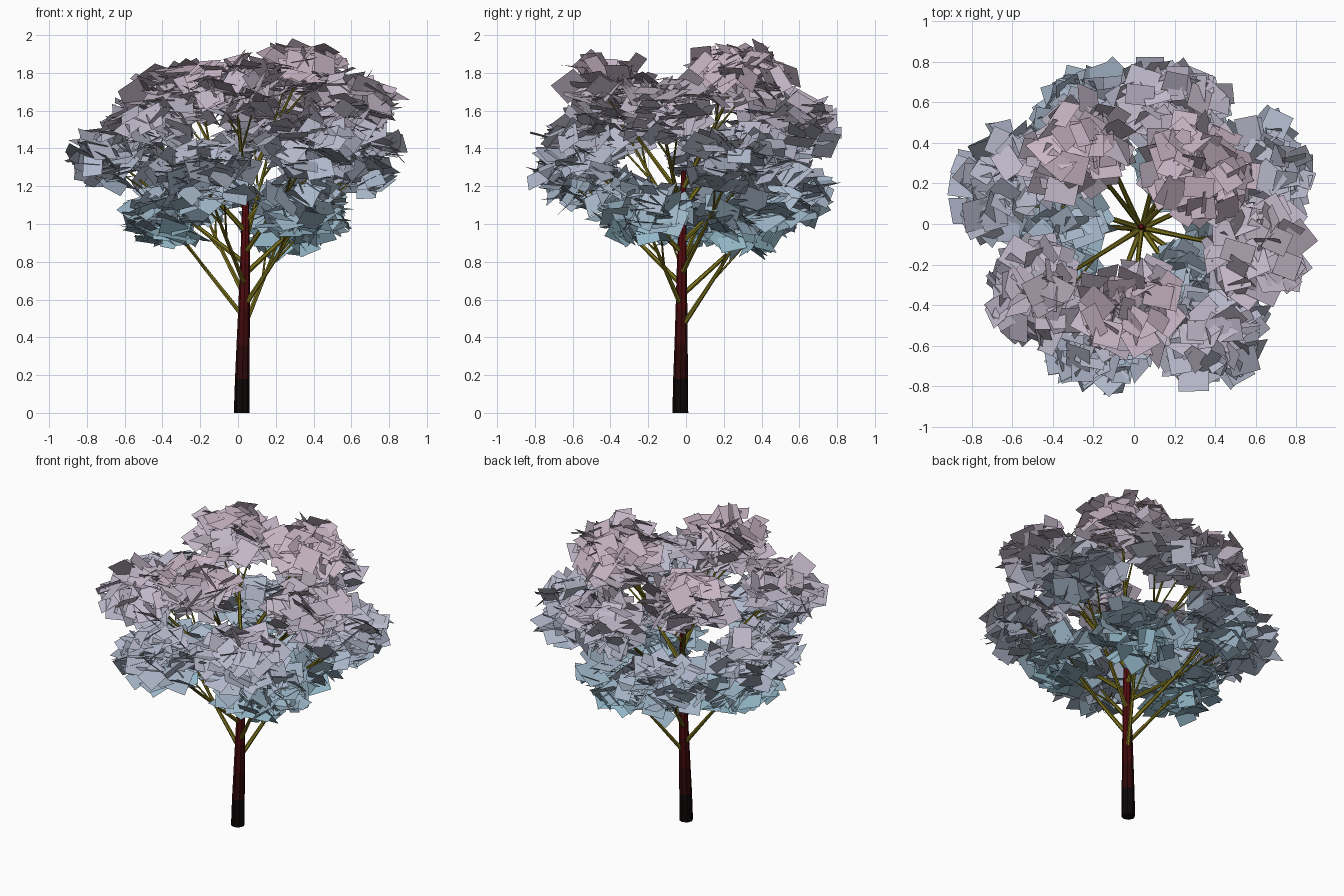
import bpy, bmesh, math, random
from mathutils import Vector, Matrix

if "Cube" in bpy.data.objects:
    bpy.data.objects.remove(bpy.data.objects["Cube"])

random.seed(7)


def material(name, rgb):
    m = bpy.data.materials.new(name)
    m.diffuse_color = (*rgb, 1)
    m.use_nodes = True
    m.node_tree.nodes["Principled BSDF"].inputs["Base Color"].default_value = m.diffuse_color
    return m


def mix(a, b, t):
    return tuple(p + (q - p) * t for p, q in zip(a, b))


def finish(bm, name, mats):
    me = bpy.data.meshes.new(name)
    bm.to_mesh(me)
    bm.free()
    for m in mats:
        me.materials.append(m)
    ob = bpy.data.objects.new(name, me)
    bpy.context.collection.objects.link(ob)
    return ob


def tube(bm, path, radii, sides, banded=False):
    """Tapered tube through the path points, capped at both ends."""
    rings = []
    for i, p in enumerate(path):
        d = path[min(i + 1, len(path) - 1)] - path[max(i - 1, 0)]
        rot = d.to_track_quat('Z', 'Y')
        if banded:
            rot = Matrix.Identity(3).to_quaternion()
        rings.append([bm.verts.new(p + rot @ Vector((
            radii[i] * math.cos(2 * math.pi * k / sides),
            radii[i] * math.sin(2 * math.pi * k / sides), 0)))
            for k in range(sides)])
    for i in range(len(rings) - 1):
        a, b = rings[i], rings[i + 1]
        for k in range(sides):
            n = (k + 1) % sides
            f = bm.faces.new((a[k], a[n], b[n], b[k]))
            f.material_index = i if banded else 0
    bm.faces.new(rings[0][::-1])
    bm.faces.new(rings[-1]).material_index = len(rings) - 2 if banded else 0


# Trunk: dark at the foot, reddish higher up
trunk_pts = [Vector(p) for p in [
    (.02, -.03, 0), (.023, -.029, .18), (.027, -.026, .36), (.032, -.024, .55),
    (.038, -.022, .8), (.04, -.018, 1.05), (.035, -.012, 1.28)]]
trunk_rad = [.042, .039, .035, .031, .026, .02, .012]
trunk_mats = [material(f"bark_{i}", mix((.004, .002, .002), (.12, .004, .006), i / 5))
              for i in range(6)]
bm = bmesh.new()
tube(bm, trunk_pts, trunk_rad, 8, banded=True)
finish(bm, "trunk", trunk_mats)


def trunk_at(z):
    for a, b in zip(trunk_pts, trunk_pts[1:]):
        if z <= b.z:
            return a.lerp(b, (z - a.z) / (b.z - a.z))
    return trunk_pts[-1].copy()


# Leaf cluster centres, spiralling downwards from the crown
clusters = [Vector(c) for c in [
    (.32, .27, 1.79), (-.01, -.42, 1.72), (-.28, .39, 1.69), (.61, -.14, 1.62),
    (-.47, -.34, 1.55), (.19, .58, 1.51), (.40, -.55, 1.41), (-.65, .20, 1.36),
    (.65, .26, 1.34), (-.18, -.57, 1.26), (-.22, .54, 1.17), (.34, -.23, 1.07),
    (-.37, .0, 1.05), (.25, .33, 1.03)]]

# Branches: one per cluster, with two side twigs
branch_bm = bmesh.new()
for i, c in enumerate(clusters):
    start = trunk_at(1.19 - .057 * i)
    tip = c + Vector((0, 0, -.02))
    mid = start.lerp(tip, .55) + Vector((0, 0, -.01))
    tube(branch_bm, [start, mid, tip], [.014, .010, .004], 6)
    side = Vector((-c.y, c.x, 0)).normalized()
    for t, s in ((.45, 1), (.6, -1)):
        root = start.lerp(mid, t / .55) if t < .55 else mid.lerp(tip, .1)
        tube(branch_bm, [root, tip + side * s * .11 - Vector((0, 0, .03))],
             [.007, .003], 5)
finish(branch_bm, "branches", [material("olive_wood", (.2, .17, .012))])

# Leaves: flat square cards, blue low down and pink at the top
BANDS = 8
leaf_mats = []
for i in range(BANDS):
    t = i / (BANDS - 1)
    lo, md, hi = (.29, .47, .57), (.46, .48, .60), (.58, .46, .55)
    rgb = mix(lo, md, t * 2) if t < .5 else mix(md, hi, t * 2 - 1)
    leaf_mats.append(material(f"leaf_{i}", rgb))

for n, c in enumerate(clusters):
    out = Vector((c.x, c.y, 0)).normalized()
    side = Vector((-out.y, out.x, 0))
    bm = bmesh.new()
    for _ in range(125):
        # Random point in a flattened ball, widest around the trunk
        d = Vector([random.gauss(0, 1) for _ in range(3)]).normalized()
        d *= random.random() ** .38
        p = c + out * d.x * .215 + side * d.y * .26 + Vector((0, 0, d.z * .165))
        # Card tilted away from level in a random direction
        rot = (Matrix.Rotation(random.uniform(0, 2 * math.pi), 3, 'Z')
               @ Matrix.Rotation(math.radians(random.uniform(5, 65)), 3, 'X')
               @ Matrix.Rotation(random.uniform(0, 2 * math.pi), 3, 'Z'))
        w, h = random.uniform(.05, .08), random.uniform(.05, .08)
        f = bm.faces.new([bm.verts.new(p + rot @ Vector((x * w, y * h, 0)))
                          for x, y in ((-1, -1), (1, -1), (1, 1), (-1, 1))])
        t = (p.z - .85) / 1.05
        f.material_index = max(0, min(BANDS - 1, int(t * BANDS)))
    finish(bm, f"leaf_cluster_{n + 1}", leaf_mats)
